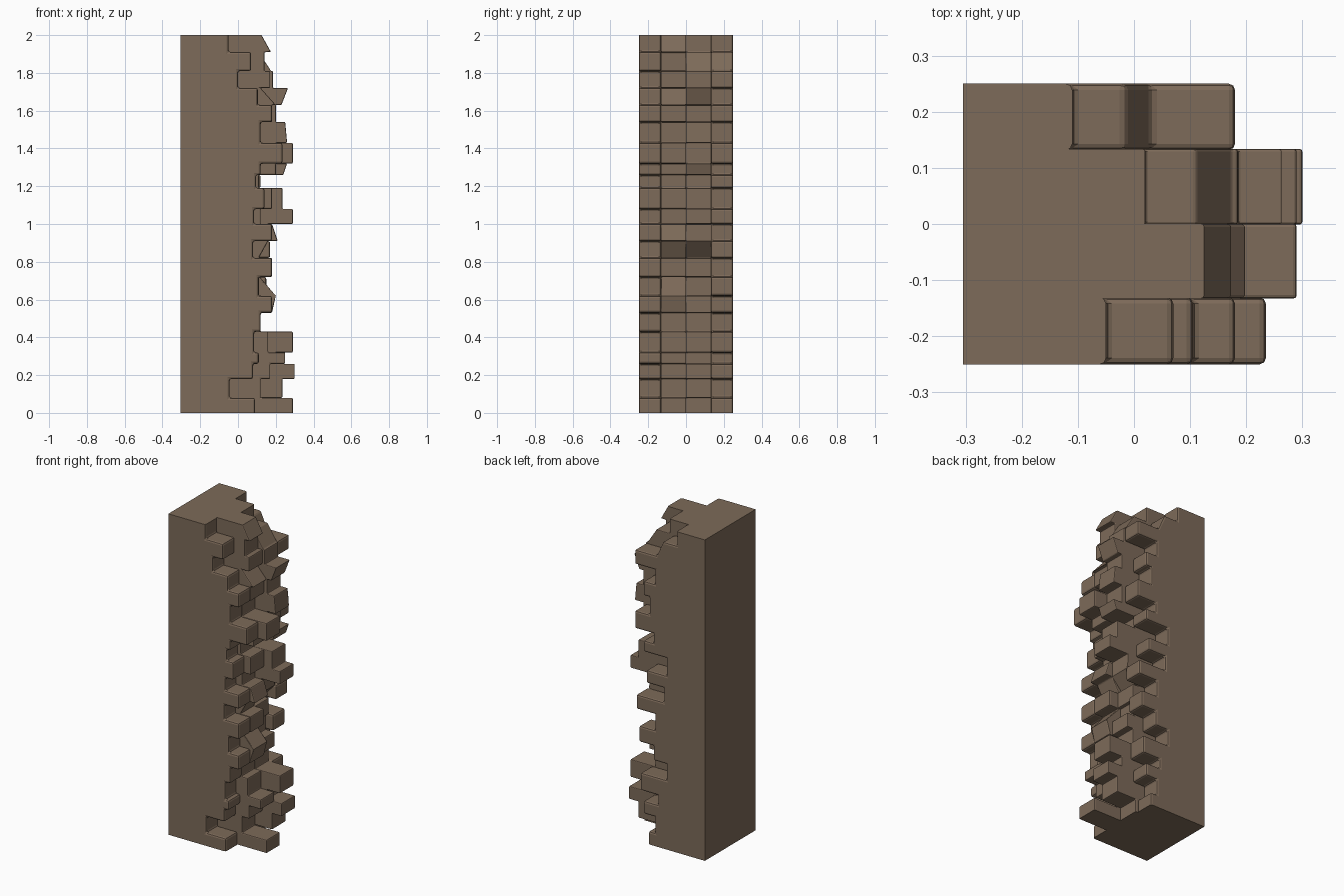
import bpy, bmesh

if "Cube" in bpy.data.objects:
    bpy.data.objects.remove(bpy.data.objects["Cube"])

# Row heights shared by the four columns of broken stone
Z = [0, .08, .18, .26, .32, .43, .53, .62, .72, .82, .91, 1.0,
     1.08, 1.19, 1.26, 1.32, 1.43, 1.54, 1.63, 1.72, 1.81, 1.91, 2.0]
BACK = -.305

# Reach of every row in x, bottom to top; a pair is a sloped face (lower, upper)
COLUMNS = [
    ("front_column", -.25, -.132,
     [.09, -.045, .08, .11, .085, .12, .18, .11, .18, .08, .18, .085,
      .14, .095, .12, .235, .12, .18, .105, 0, .07, -.05]),
    ("front_middle_column", -.132, 0,
     [.29, .12, .17, .25, .16, .115, (.18, .2), (.2, .115), .18, (.11, .16), (.21, .18), .12,
      .18, .11, .2, .29, .12, .18, (.2, .12), .17, .14, (.175, .125)]),
    ("back_middle_column", 0, .133,
     [.1, .235, .3, .2, .29, .12, .16, .1, .12, (.08, .16), .16, .29,
      .235, .1, (.24, .26), .2, (.26, .25), .2, (.23, .265), .185, (.175, .11), .02]),
    ("back_column", .133, .25,
     [.085, .04, .12, .02, .14, -.04, .05, .15, .04, .17, -.02, .1,
      -.04, .12, .05, .18, .08, .12, .04, .18, (.03, -.015), -.11]),
]

stone = bpy.data.materials.new("brown stone")
stone.diffuse_color = (.205, .145, .1, 1)
stone.use_nodes = True
stone.node_tree.nodes["Principled BSDF"].inputs["Base Color"].default_value = stone.diffuse_color


def make_column(name, y0, y1, reach):
    """Extrude a stepped profile along y and soften its broken edges."""
    pts = [(BACK, 2.0), (BACK, 0.0)]
    for i, r in enumerate(reach):
        lo, hi = r if isinstance(r, tuple) else (r, r)
        pts += [(lo, Z[i]), (hi, Z[i + 1])]
    bm = bmesh.new()
    face = bm.faces.new([bm.verts.new((x, y0, z)) for x, z in pts])
    new = bmesh.ops.extrude_face_region(bm, geom=[face])["geom"]
    for v in new:
        if isinstance(v, bmesh.types.BMVert):
            v.co.y = y1
    bmesh.ops.recalc_face_normals(bm, faces=bm.faces)
    edges = []
    for e in bm.edges:
        a, b = (v.co for v in e.verts)
        outer = a.x > -.2 and b.x > -.2
        on_cap = abs(a.z - b.z) < 1e-6 and a.z in (0.0, 2.0)
        if outer and not on_cap:
            edges.append(e)
    bmesh.ops.bevel(bm, geom=edges, offset=.011, segments=2, profile=.5,
                    affect='EDGES', clamp_overlap=True)
    bmesh.ops.recalc_face_normals(bm, faces=bm.faces)
    me = bpy.data.meshes.new(name)
    bm.to_mesh(me)
    bm.free()
    me.materials.append(stone)
    ob = bpy.data.objects.new(name, me)
    bpy.context.collection.objects.link(ob)
    return ob


# Neighbouring columns overlap by a hair, then fuse into one pillar
parts = []
for name, y0, y1, reach in COLUMNS:
    parts.append(make_column(name, max(y0 - .001, -.25), min(y1 + .001, .25), reach))
pillar = parts[0]
pillar.name = "broken_wall_edge"
for p in parts[1:]:
    m = pillar.modifiers.new("fuse", 'BOOLEAN')
    m.operation = 'UNION'
    m.solver = 'EXACT'
    m.object = p
    p.hide_render = True
